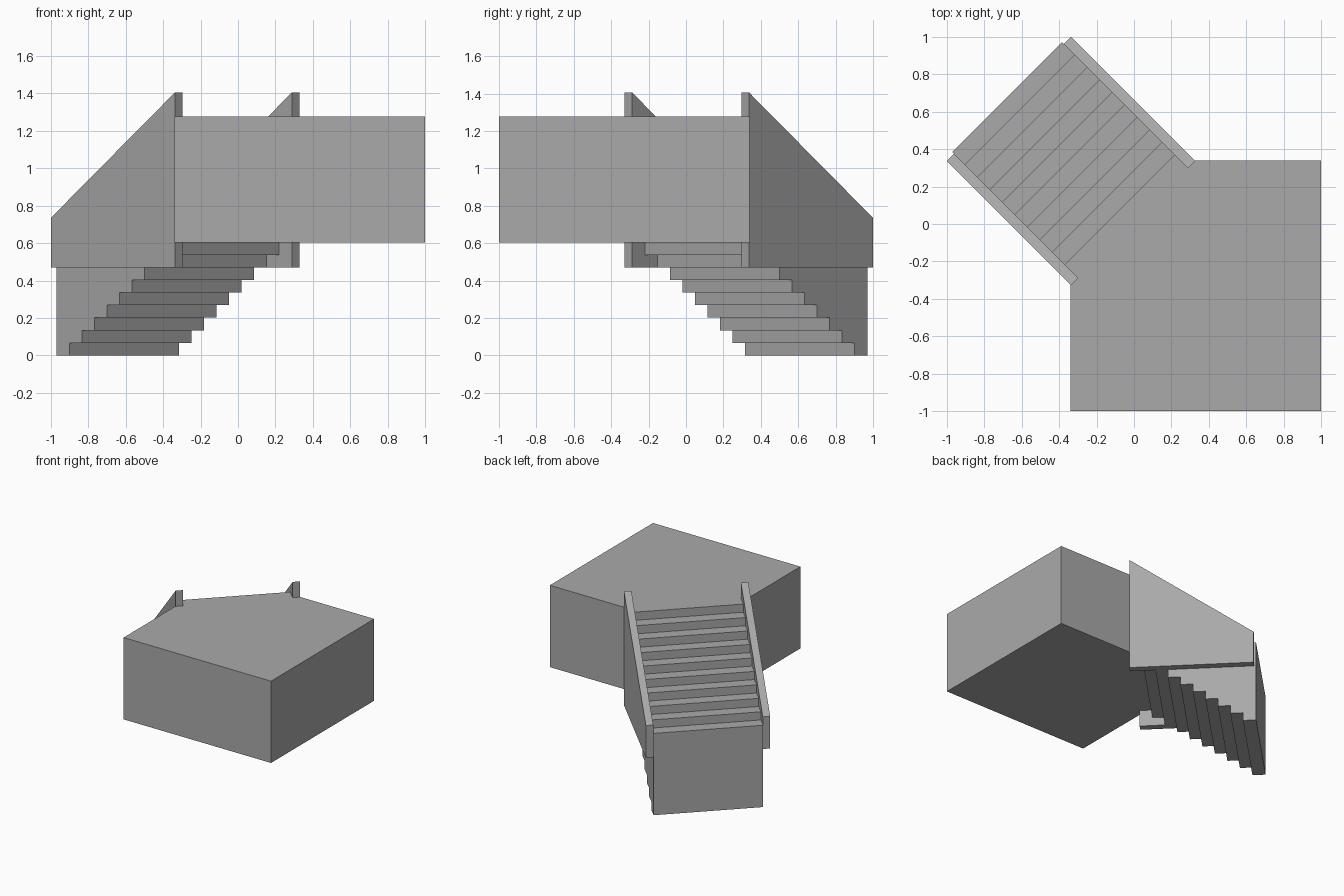
import bpy, bmesh, math
from mathutils import Vector

cube = bpy.data.objects.get("Cube")
if cube:
    bpy.data.objects.remove(cube, do_unlink=True)

# Single flat grey for the whole model
grey = bpy.data.materials.new("concrete_grey")
grey.use_nodes = True
GREY = (0.4, 0.4, 0.4, 1)
grey.diffuse_color = GREY
grey.node_tree.nodes["Principled BSDF"].inputs["Base Color"].default_value = GREY

# Stair axes: u runs down the flight, v runs across it
R = math.sqrt(0.5)
U, V, Z = Vector((-R, R, 0)), Vector((R, R, 0)), Vector((0, 0, 1))


def prism(name, base, offset):
    """Extrude a flat outline along an offset into a closed solid."""
    bm = bmesh.new()
    face = bm.faces.new([bm.verts.new(p) for p in base])
    out = bmesh.ops.extrude_face_region(bm, geom=[face])
    moved = [g for g in out["geom"] if isinstance(g, bmesh.types.BMVert)]
    bmesh.ops.translate(bm, verts=moved, vec=offset)
    bmesh.ops.recalc_face_normals(bm, faces=bm.faces)
    mesh = bpy.data.meshes.new(name)
    bm.to_mesh(mesh)
    bm.free()
    mesh.materials.append(grey)
    obj = bpy.data.objects.new(name, mesh)
    bpy.context.collection.objects.link(obj)
    return obj


def flight_prism(name, profile, v0, v1):
    """Extrude a (u, z) side profile across the flight."""
    return prism(name, [U * u + Z * z + V * v0 for u, z in profile], V * (v1 - v0))


STEPS = 9
RISE, PITCH, DEPTH = 0.0672, 0.0945, 0.1
TALL = RISE * 10
TOP_U = 0.0085          # where the landing corner is cut off
HALF, OUTER = 0.414, 0.47

# Landing: square with a cut corner and a top step flush with its surface
EDGE = 0.339
cut = EDGE - TOP_U / R
landing = [Vector(p) for p in ((-EDGE, -1, 0), (1, -1, 0), (1, EDGE, 0), (cut, EDGE, 0))]
landing += [U * u + V * v for u, v in ((TOP_U, HALF), (TOP_U + DEPTH, HALF),
                                       (TOP_U + DEPTH, -HALF), (TOP_U, -HALF))]
landing.append(Vector((-EDGE, -cut, 0)))
prism("landing", [p + Z * RISE * STEPS for p in landing], Z * TALL)

# Stair flight: stepped on top and underneath
upper, lower = [], []
for i in range(STEPS):
    start = TOP_U + PITCH * (STEPS - i)
    top_inner = start - PITCH + DEPTH if i < STEPS - 1 else start
    upper += [(start + DEPTH, i * RISE + TALL), (top_inner, i * RISE + TALL)]
    low_outer = start + PITCH if i else start + DEPTH
    lower += [(low_outer, i * RISE), (start, i * RISE)]
flight_prism("stair_flight", upper + lower[::-1], -HALF, HALF)

# Sloping side walls
wall = [(0.006, RISE * 7), (0.945, RISE * 7), (0.945, 0.735), (0.006, 1.406)]
for name, side in (("left_side_wall", 1), ("right_side_wall", -1)):
    flight_prism(name, wall, side * HALF, side * OUTER)
